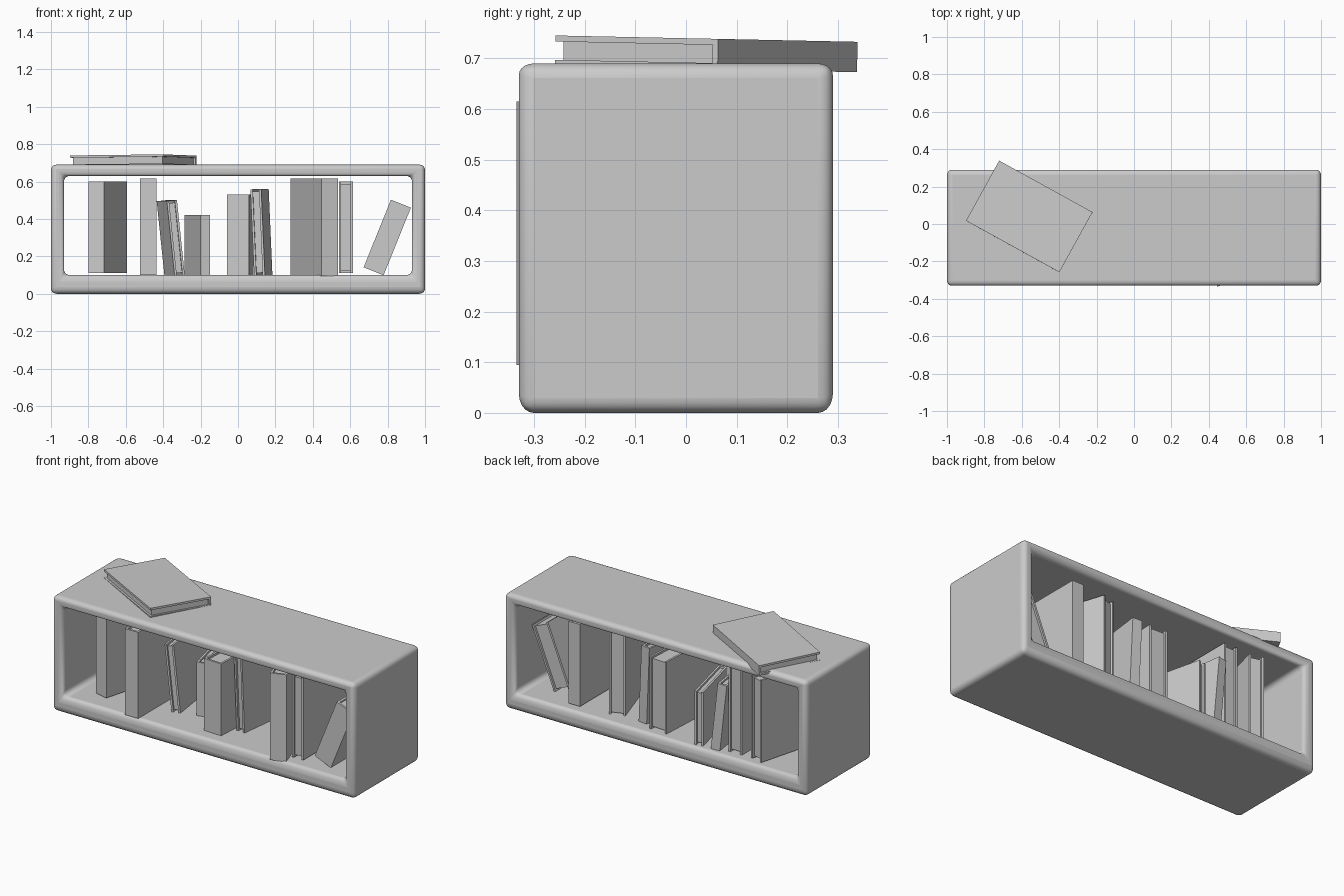
import bpy, bmesh
from math import radians
from mathutils import Matrix, Vector

if "Cube" in bpy.data.objects:
    bpy.data.objects.remove(bpy.data.objects["Cube"])


def new_object(name, bm):
    bmesh.ops.recalc_face_normals(bm, faces=bm.faces)
    me = bpy.data.meshes.new(name)
    bm.to_mesh(me)
    bm.free()
    ob = bpy.data.objects.new(name, me)
    bpy.context.collection.objects.link(ob)
    return ob


def prism(bm, profile, z0, z1):
    """Extrude a closed xy profile from z0 to z1."""
    face = bm.faces.new([bm.verts.new((x, y, z0)) for x, y in profile])
    ext = bmesh.ops.extrude_face_region(bm, geom=[face])
    verts = [v for v in ext["geom"] if isinstance(v, bmesh.types.BMVert)]
    bmesh.ops.translate(bm, verts=verts, vec=(0, 0, z1 - z0))


def book(name, w, d, h, matrix, spine_back=False, t=0.012):
    """U-shaped cover around an inset page block; y runs along the depth."""
    a, b = w / 2, w / 2 - t
    cover = [(-a, 0), (a, 0), (a, d), (b, d), (b, t), (-b, t), (-b, d), (-a, d)]
    pages = [(-b, t), (b, t), (b, d - t), (-b, d - t)]
    if spine_back:
        cover = [(x, d - y) for x, y in cover]
        pages = [(x, d - y) for x, y in pages]
    bm = bmesh.new()
    prism(bm, cover, 0, h)
    prism(bm, pages, t, h - t)
    ob = new_object(name, bm)
    ob.matrix_world = matrix
    return ob


# Shelf: open tube with soft rounded edges
def ring(x, z0, z1):
    return [(-x, z0), (x, z0), (x, z1), (-x, z1)]


bm = bmesh.new()
loops = []
for profile, y in [(ring(1, 0, .69), -.33), (ring(1, 0, .69), .29),
                   (ring(.93, .10, .63), .29), (ring(.93, .10, .63), -.33)]:
    loops.append([bm.verts.new((x, y, z)) for x, z in profile])
for i in range(4):
    p, q = loops[i], loops[(i + 1) % 4]
    for j in range(4):
        k = (j + 1) % 4
        bm.faces.new((p[j], p[k], q[k], q[j]))
shelf = new_object("shelf_frame", bm)
bev = shelf.modifiers.new("rounding", "BEVEL")
bev.width = 0.029
bev.segments = 5
bpy.context.view_layer.objects.active = shelf
shelf.select_set(True)
bpy.ops.object.shade_smooth_by_angle(angle=radians(40))

# Standing books: front-centre x, y, z, width, depth, height, turn, lean, spine at back
standing = [
    (-.757, -.21, .11, .085, .47, .49, -15, 0, False),
    (-.480, -.32, .10, .088, .54, .515, 0, 0, False),
    (-.312, -.14, .10, .055, .39, .40, 8, -6, True),
    (-.176, -.10, .10, .052, .36, .32, 13.5, 0, False),
    (.000, -.24, .10, .118, .47, .43, -3, 0, False),
    (.115, -.14, .10, .058, .33, .46, -7, -2.5, True),
    (.490, -.32, .095, .094, .53, .52, 18, 0, False),
    (.577, -.26, .11, .074, .49, .49, 0, 0, True),
    (.725, -.235, .12, .115, .37, .39, 0, 22, False),
]
for i, (x, y, z, w, d, h, turn, lean, back) in enumerate(standing):
    m = (Matrix.Translation((x, y, z)) @ Matrix.Rotation(radians(turn), 4, 'Z')
         @ Matrix.Rotation(radians(lean), 4, 'Y'))
    book(f"standing_book_{i + 1}", w, d, h, m, back)

# Book lying on top, slightly tipped over the back edge
w, d, h = .06, .367, .57
up = Vector((0, 0, 1))
depth = Vector((-.48, -.87, 0)).normalized()
basis = Matrix((up, depth, up.cross(depth))).transposed().to_4x4()
m = (Matrix.Translation((-.56, .04, .709)) @ Matrix.Rotation(radians(-1.2), 4, 'X')
     @ basis @ Matrix.Translation((0, -d / 2, -h / 2)))
book("lying_book", w, d, h, m)
